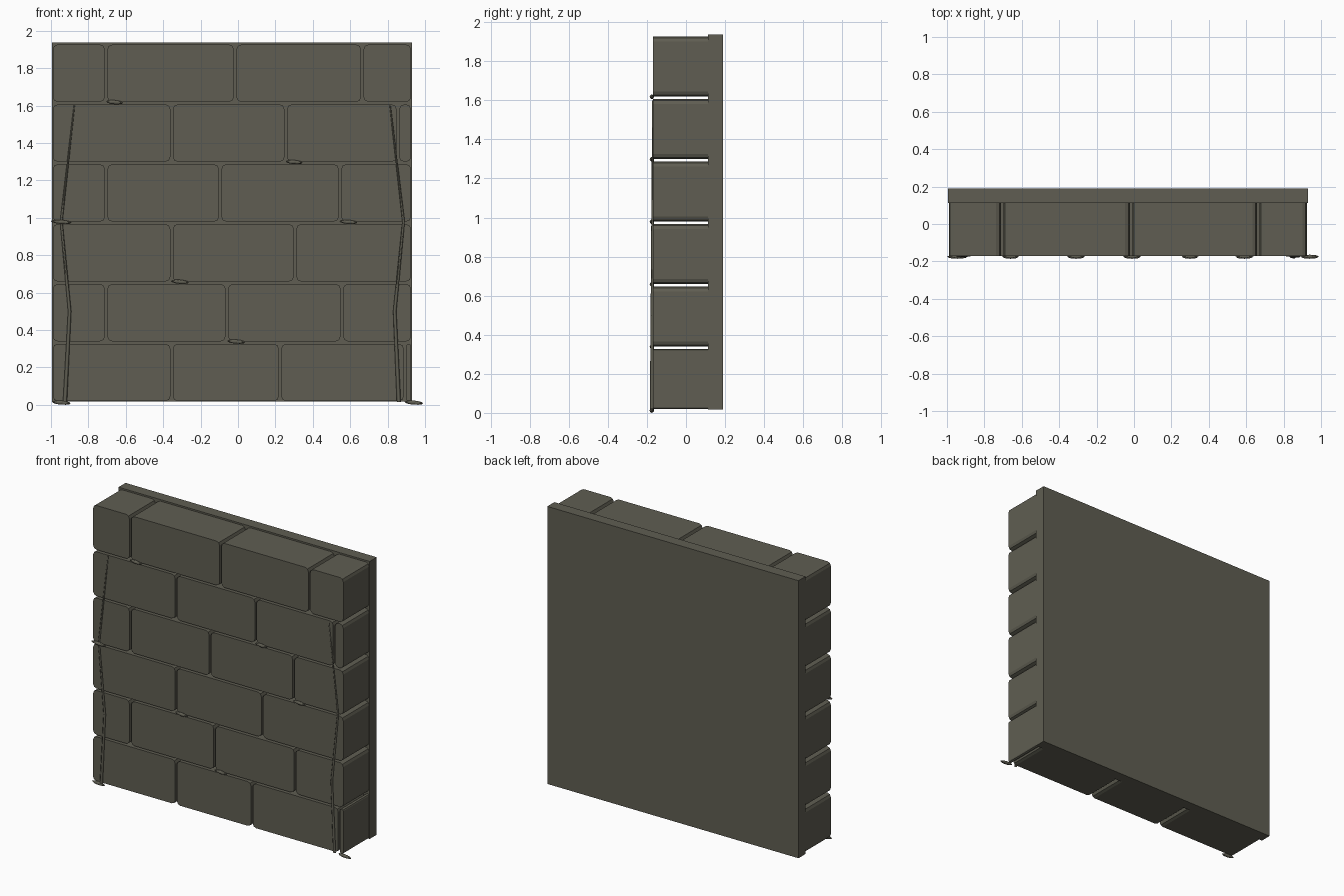
import bpy
import bmesh
from mathutils import Matrix, Vector

cube = bpy.data.objects.get("Cube")
if cube:
    bpy.data.objects.remove(cube, do_unlink=True)

stone = bpy.data.materials.new("mossy_grey_stone")
stone.use_nodes = True
COLOUR = (0.115, 0.111, 0.084, 1)
stone.diffuse_color = COLOUR
stone.node_tree.nodes["Principled BSDF"].inputs["Base Color"].default_value = COLOUR

LEFT, RIGHT = -0.99, 0.925
FRONT, PLATE_FRONT, BACK = -0.17, 0.113, 0.19
BOTTOM, PITCH, GAP = 0.02, 0.32, 0.014


def add_object(name, bm):
    mesh = bpy.data.meshes.new(name)
    bm.to_mesh(mesh)
    bm.free()
    mesh.materials.append(stone)
    obj = bpy.data.objects.new(name, mesh)
    bpy.context.collection.objects.link(obj)
    return obj


def add_box(name, low, high, bevel=0):
    """Box between two corners, with the edges along the depth rounded."""
    low, high = Vector(low), Vector(high)
    bm = bmesh.new()
    bmesh.ops.create_cube(bm, size=1, matrix=Matrix.Translation((low + high) / 2)
                          @ Matrix.Diagonal((*(high - low), 1)))
    if bevel:
        edges = [e for e in bm.edges
                 if abs(e.verts[0].co.y - e.verts[1].co.y) > 0.1]
        bmesh.ops.bevel(bm, geom=edges, offset=bevel, segments=2,
                        profile=0.5, affect='EDGES')
    return add_object(name, bm)


# Backing slab
add_box("back_slab", (LEFT - 0.004, PLATE_FRONT, BOTTOM - 0.003),
        (RIGHT + 0.004, BACK, 1.937))

# Staggered courses, each given by its vertical joints
courses = [
    (-0.355, 0.225, 0.893),
    (-0.705, -0.06, 0.555),
    (-0.355, 0.305),
    (-0.705, -0.095, 0.545),
    (-0.355, 0.255, 0.855),
    (-0.705, -0.015, 0.665),
]
for row, joints in enumerate(courses):
    z = BOTTOM + row * PITCH
    starts = [LEFT] + [x + GAP / 2 for x in joints]
    ends = [x - GAP / 2 for x in joints] + [RIGHT]
    for x0, x1 in zip(starts, ends):
        add_box("stone_block", (x0, FRONT, z),
                (x1, PLATE_FRONT + 0.002, z + PITCH - GAP),
                min(0.025, (x1 - x0) * 0.4))


# Thin stems climbing the front, thicker at the foot
def add_stem(name, points):
    curve = bpy.data.curves.new(name, 'CURVE')
    curve.dimensions = '3D'
    curve.bevel_depth = 0.011
    curve.bevel_resolution = 0
    spline = curve.splines.new('POLY')
    spline.points.add(len(points) - 1)
    for i, (x, z) in enumerate(points):
        spline.points[i].co = (x, FRONT - 0.004 + 0.003 * z, z, 1)
        spline.points[i].radius = 1 - 0.4 * z
    curve.materials.append(stone)
    obj = bpy.data.objects.new(name, curve)
    bpy.context.collection.objects.link(obj)


add_stem("left_side_stem", [(0.86, 0.015), (0.838, 0.5), (0.885, 0.98), (0.813, 1.6)])
add_stem("right_side_stem", [(-0.925, 0.015), (-0.9, 0.5), (-0.945, 0.98), (-0.875, 1.6)])

# Small flat moss tufts along the joints
tufts = [(-0.66, 5, 0.045), (0.3, 4, 0.045), (-0.945, 3, 0.055), (0.59, 3, 0.048),
         (-0.31, 2, 0.048), (-0.01, 1, 0.048), (-0.945, 0, 0.05), (0.94, 0, 0.05)]
for x, row, half_width in tufts:
    bm = bmesh.new()
    bmesh.ops.create_uvsphere(
        bm, u_segments=8, v_segments=6, radius=1,
        matrix=Matrix.Translation((x, FRONT - 0.005, 0.012 + row * PITCH + 0.006 * (row > 0)))
        @ Matrix.Rotation(0.08, 4, 'Y')
        @ Matrix.Diagonal((half_width, 0.011, 0.011, 1)))
    add_object("moss_tuft", bm)
